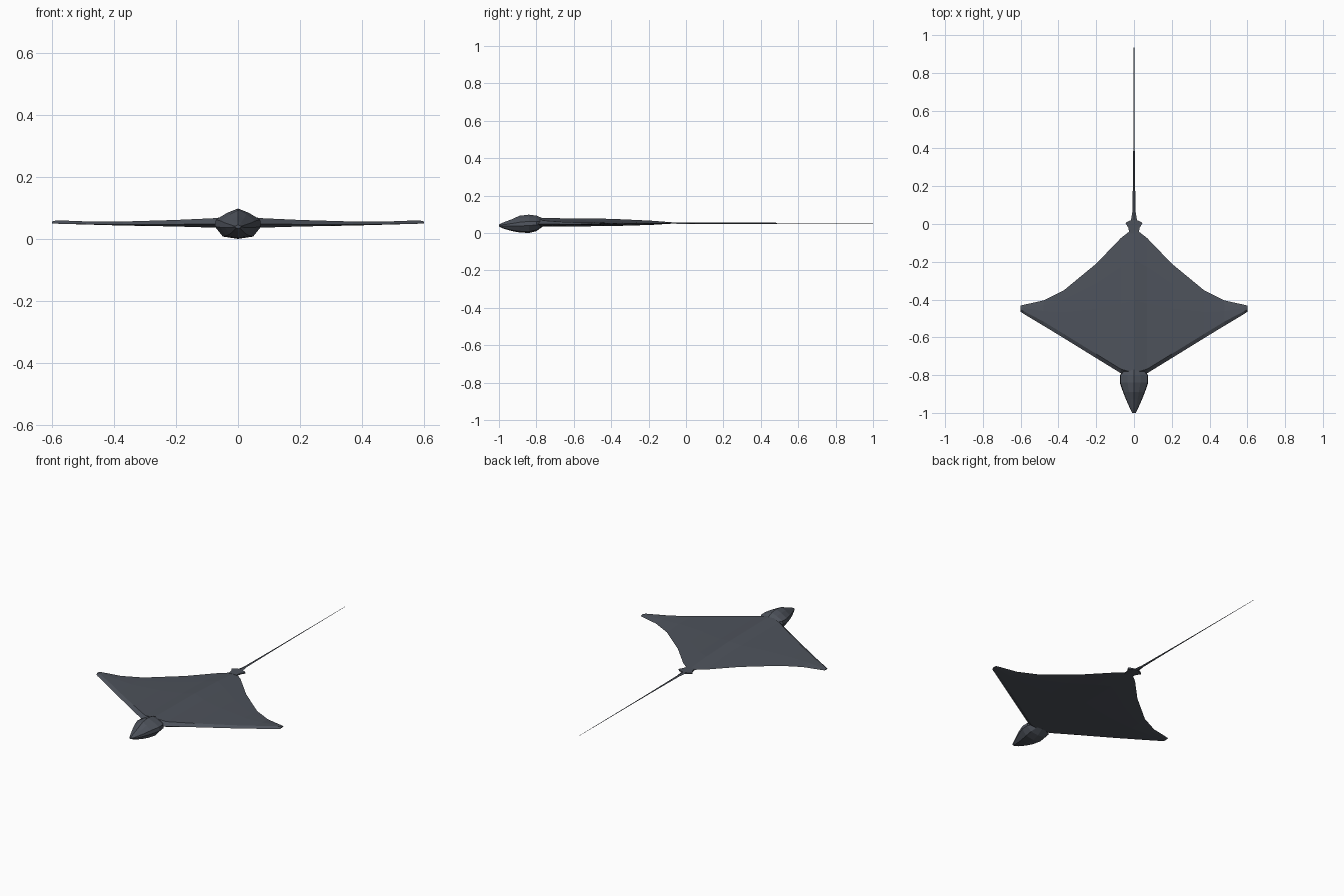
import bpy, bmesh

if "Cube" in bpy.data.objects:
    bpy.data.objects.remove(bpy.data.objects["Cube"])

def material(name, rgb):
    m = bpy.data.materials.new(name)
    m.diffuse_color = (*rgb, 1)
    m.use_nodes = True
    m.node_tree.nodes["Principled BSDF"].inputs["Base Color"].default_value = m.diffuse_color
    return m

slate = material("slate_grey", (0.075, 0.085, 0.105))

def loft(name, rings, mirror=False):
    """Skin closed rings of equal length, cap the ends."""
    bm = bmesh.new()
    rows = [[bm.verts.new(p) for p in r] for r in rings]
    n = len(rows[0])
    for a, b in zip(rows, rows[1:]):
        for i in range(n):
            j = (i + 1) % n
            bm.faces.new((a[i], a[j], b[j], b[i]))
    if not mirror:
        bm.faces.new(rows[0])
    bm.faces.new(rows[-1])
    bmesh.ops.recalc_face_normals(bm, faces=bm.faces)
    # An open root needs an explicit outward check: the top must face up
    top = max(bm.faces, key=lambda f: f.calc_center_median().z)
    if top.normal.z < 0:
        bmesh.ops.reverse_faces(bm, faces=bm.faces)
    me = bpy.data.meshes.new(name)
    bm.to_mesh(me)
    bm.free()
    me.materials.append(slate)
    ob = bpy.data.objects.new(name, me)
    bpy.context.collection.objects.link(ob)
    if mirror:
        ob.modifiers.new("mirror", 'MIRROR').use_axis[0] = True
    return ob

# Disc with both wings: x, leading y, trailing y, upper z, lower z, edge z
stations = [
    (0.00, -0.81, -0.02, 0.080, 0.034, 0.052),
    (0.07, -0.79, -0.075, 0.067, 0.036, 0.051),
    (0.20, -0.71, -0.21, 0.061, 0.040, 0.050),
    (0.37, -0.605, -0.35, 0.056, 0.043, 0.049),
    (0.48, -0.538, -0.405, 0.056, 0.046, 0.050),
    (0.585, -0.475, -0.428, 0.060, 0.049, 0.052),
    (0.60, -0.465, -0.432, 0.056, 0.050, 0.052),
]
def wing_ring(x, y0, y1, top, low, edge):
    c = y1 - y0
    bev = min(0.022, c * 0.3)
    def pt(t, z, k):
        return (x, y0 + bev + (c - bev) * t, edge + (z - edge) * k)
    upper = [pt(0, top, 1), pt(0.5, top, 0.85), pt(0.78, top, 0.5)]
    lower = [pt(0.78, low, 0.5), pt(0.5, low, 0.85), pt(0, low, 1)]
    return [(x, y0, edge - 0.003)] + upper + [(x, y1, edge + 0.001)] + lower

loft("disc_wings", [wing_ring(*s) for s in stations], True)

# Head: y, half width, upper z, lower z, widest z
head = [
    (-1.00, 0.010, 0.045, 0.034, 0.040),
    (-0.975, 0.022, 0.057, 0.023, 0.040),
    (-0.93, 0.042, 0.074, 0.010, 0.043),
    (-0.89, 0.058, 0.092, 0.003, 0.046),
    (-0.84, 0.075, 0.098, 0.000, 0.050),
    (-0.80, 0.074, 0.093, 0.010, 0.051),
    (-0.765, 0.045, 0.078, 0.035, 0.052),
]
def head_ring(y, w, top, low, mid):
    right = [(0.45, mid + (top - mid) * 0.72), (0.95, mid + (top - mid) * 0.25),
             (1.0, mid - (mid - low) * 0.2), (0.65, low + (mid - low) * 0.15)]
    return ([(0, y, top)] + [(w * a, y, z) for a, z in right] + [(0, y, low)]
            + [(-w * a, y, z) for a, z in reversed(right)])

loft("head", [head_ring(*h) for h in head])

# Small paired fins at the tail root
fin = [(0.0, -0.05), (0.024, -0.05), (0.030, -0.02), (0.045, 0.004),
       (0.034, 0.013), (0.016, 0.02), (0.0, 0.025)]
loft("tail_root_fins", [[(x, y, z) for x, y in fin + [(-x, y) for x, y in fin[-2:0:-1]]]
                        for z in (0.049, 0.056)])

# Whip tail: y, half width, half height
tail = [(-0.05, 0.024, 0.004), (0.02, 0.016, 0.005), (0.07, 0.008, 0.004),
        (0.22, 0.006, 0.0035), (0.38, 0.004, 0.003), (0.70, 0.0025, 0.002),
        (1.00, 0.001, 0.001)]
loft("tail", [[(w, y, 0.052), (0, y, 0.052 + h), (-w, y, 0.052), (0, y, 0.052 - h)]
              for y, w, h in tail])
